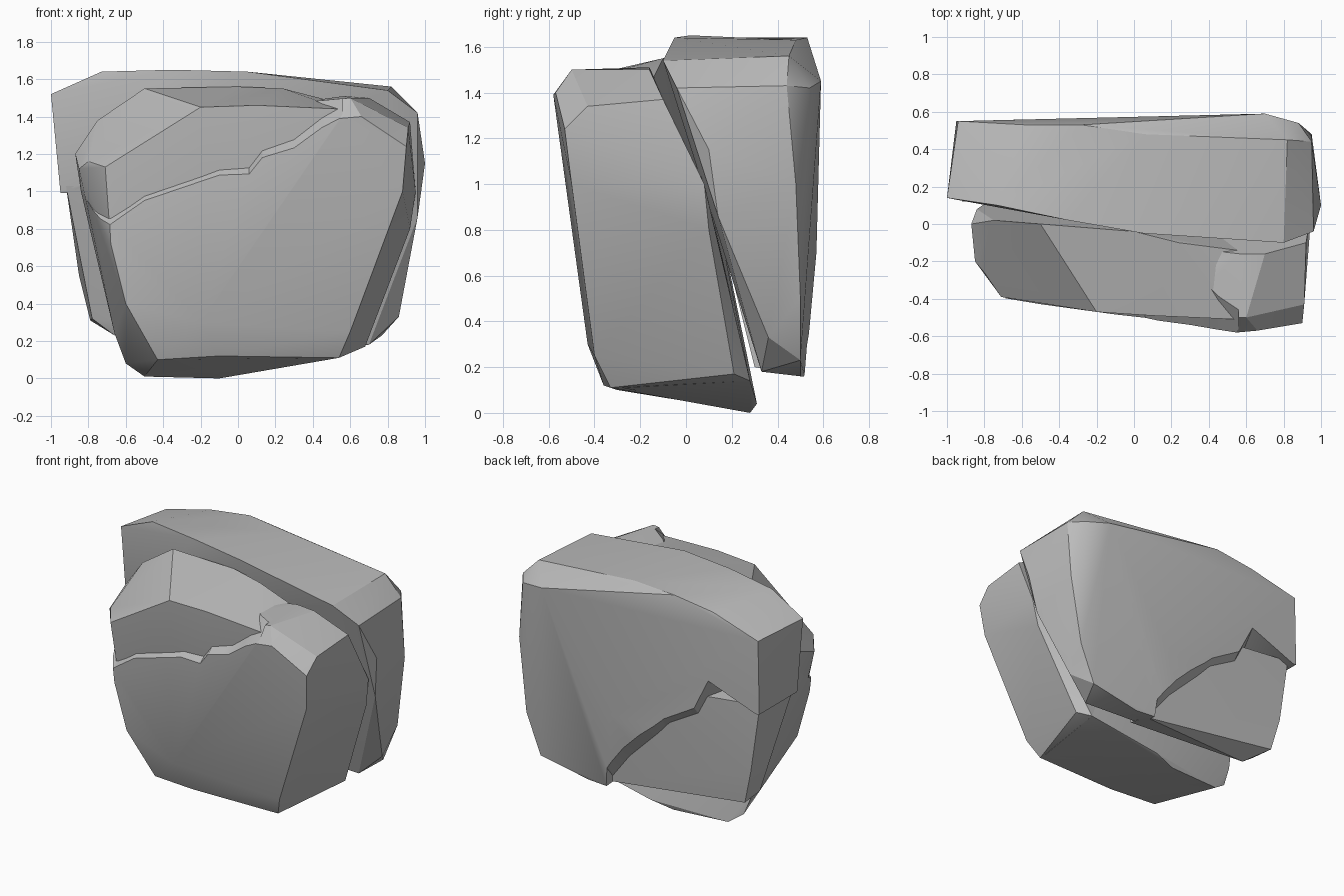
import bpy
import bmesh
import math

default_cube = bpy.data.objects.get("Cube")
if default_cube:
    bpy.data.objects.remove(default_cube, do_unlink=True)

# One plain stone colour
stone = bpy.data.materials.new("stone_grey")
stone.use_nodes = True
stone.diffuse_color = (0.5, 0.5, 0.5, 1)
stone.node_tree.nodes["Principled BSDF"].inputs["Base Color"].default_value = stone.diffuse_color


def link_mesh(name, bm):
    bmesh.ops.recalc_face_normals(bm, faces=bm.faces[:])
    mesh = bpy.data.meshes.new(name)
    bm.to_mesh(mesh)
    bm.free()
    mesh.materials.append(stone)
    obj = bpy.data.objects.new(name, mesh)
    bpy.context.collection.objects.link(obj)
    return obj


def chiselled_block(name, corners):
    """Faceted block wrapped tightly around its corner points."""
    bm = bmesh.new()
    for corner in corners:
        bm.verts.new(corner)
    result = bmesh.ops.convex_hull(bm, input=bm.verts[:])
    loose = {v for v in result["geom_interior"] + result["geom_unused"]
             if isinstance(v, bmesh.types.BMVert)}
    bmesh.ops.delete(bm, geom=list(loose), context="VERTS")
    bmesh.ops.dissolve_limit(bm, angle_limit=math.radians(3),
                             verts=bm.verts[:], edges=bm.edges[:])
    return link_mesh(name, bm)


def crack_cutter(name, path, close_z, y_range, pivot, slope):
    """Prism bounded by a crack line in x and z, sheared along y."""
    outline = path + [(path[-1][0], close_z), (path[0][0], close_z)]
    bm = bmesh.new()
    rings = [[bm.verts.new((x, y, z + slope(x) * (y - pivot))) for x, z in outline]
             for y in y_range]
    bm.faces.new(rings[0])
    bm.faces.new(rings[1])
    count = len(outline)
    for i in range(count):
        j = (i + 1) % count
        bm.faces.new((rings[0][i], rings[0][j], rings[1][j], rings[1][i]))
    bmesh.ops.triangulate(bm, faces=bm.faces[:])
    cutter = link_mesh(name, bm)
    cutter.hide_render = True
    return cutter


def carve(obj, cutter):
    """Remove the cutter volume for good, then discard the cutter."""
    modifier = obj.modifiers.new("crack", "BOOLEAN")
    modifier.operation = "DIFFERENCE"
    modifier.solver = "EXACT"
    modifier.object = cutter
    graph = bpy.context.evaluated_depsgraph_get()
    carved = bpy.data.meshes.new_from_object(obj.evaluated_get(graph))
    obj.modifiers.clear()
    obj.data = carved
    bpy.data.objects.remove(cutter, do_unlink=True)


# Sides, back and underside shared by both layers of the front slab
front_body = [
    (-.87, 0, 1.2), (-.85, -.2, 1.12), (-.8, -.26, 1.16), (-.84, .08, 1),
    (-.66, .2, .24), (-.6, .22, .08), (-.5, .25, .01), (-.3, .26, 0),
    (-.1, .28, 0), (.06, .31, .04), (.6, .28, .14),
]
front_face = [
    (-.68, -.39, .72), (-.6, -.37, .4), (-.43, -.3, .1), (-.1, -.36, .12),
    (-.2, -.43, .3), (.54, -.33, .11), (.6, -.4, .25),
]

# Set-back upper layer of the front slab
front_upper_layer = chiselled_block(
    "front_upper_layer",
    front_body + [(x, y + .05, z) for x, y, z in front_face] + [
        (-.71, -.39, 1.13), (-.2, -.47, 1.45), (.1, -.49, 1.46), (.55, -.51, 1.44),
        (-.75, .02, 1.38), (-.5, 0, 1.55), (0, -.04, 1.56), (.24, -.1, 1.55),
        (.55, -.14, 1.47),
    ])

# Proud lower layer with the raised shoulder
front_lower_layer = chiselled_block(
    "front_lower_layer",
    front_body + front_face + [
        (-.7, -.42, 1.1), (-.2, -.51, 1.4),
        (.57, -.16, 1.51), (.7, -.16, 1.5), (.92, -.1, 1.37),
        (.6, -.5, 1.5), (.91, -.43, 1.34),
        (.55, -.58, 1.39), (.66, -.57, 1.4), (.9, -.53, 1.24),
        (.88, -.5, 1), (.95, .08, 1), (.92, .1, .8), (.68, .21, .17),
    ])
carve(front_lower_layer, crack_cutter(
    "front_crack_cutter",
    [(-1, .56), (-.68, .72), (-.5, .87), (-.1, 1.05), (.06, 1.07),
     (.13, 1.17), (.3, 1.24), (.45, 1.37), (.56, 1.44)],
    3, (-.8, .3), -.53, lambda x: .8))

# Large back slab, overhanging its broken lower corner
back_upper_slab = chiselled_block("back_upper_slab", [
    # top
    (-1, .14, 1.52), (-.94, .55, 1.5), (-.73, .1, 1.64), (-.35, .02, 1.65),
    (.05, -.05, 1.64), (.8, -.1, 1.54), (-.58, .53, 1.6), (-.28, .53, 1.64),
    (.06, .48, 1.63), (.82, .45, 1.56),
    # back and side
    (.25, .58, 1.45), (.7, .59, 1.45), (.88, .54, 1.42), (.96, -.04, 1.42),
    (.95, .44, 1.43), (1, .1, 1.15), (.96, .14, .86), (.95, .48, 1),
    (.88, .5, .5), (.89, .36, .55), (.2, .57, .7),
    # underside and broken end
    (.86, .36, .33), (.77, .5, .23), (.7, .33, .18), (.4, .5, .16),
    (.2, .52, .16), (-.95, .55, 1), (-.95, .13, 1), (-.79, .53, .3),
    (-.66, .35, .23),
])
carve(back_upper_slab, crack_cutter(
    "back_crack_cutter",
    [(-1.2, .99), (-.92, .99), (-.45, .9), (-.14, .69), (.1, .48),
     (.24, .32), (.27, .05)],
    -3, (-.2, .8), .55, lambda x: 1.2 * min(1, max(0, 2 * x + 1.8))))

# Inset broken corner below the back crack
back_lower_corner = chiselled_block("back_lower_corner", [
    (-.92, .5, 1.03), (-.92, .12, 1.03), (-.85, .5, .55), (-.79, .48, .31),
    (-.66, .34, .23), (-.78, .3, .32), (.28, .46, .17), (.28, .3, .2),
    (.3, .52, .9), (.3, .1, 1),
])

# Smooth the gentle facets and keep the chiselled edges crisp
bpy.ops.object.select_all(action="DESELECT")
for part in (front_upper_layer, front_lower_layer, back_upper_slab, back_lower_corner):
    part.select_set(True)
    bpy.context.view_layer.objects.active = part
bpy.ops.object.shade_smooth_by_angle(angle=math.radians(25))
